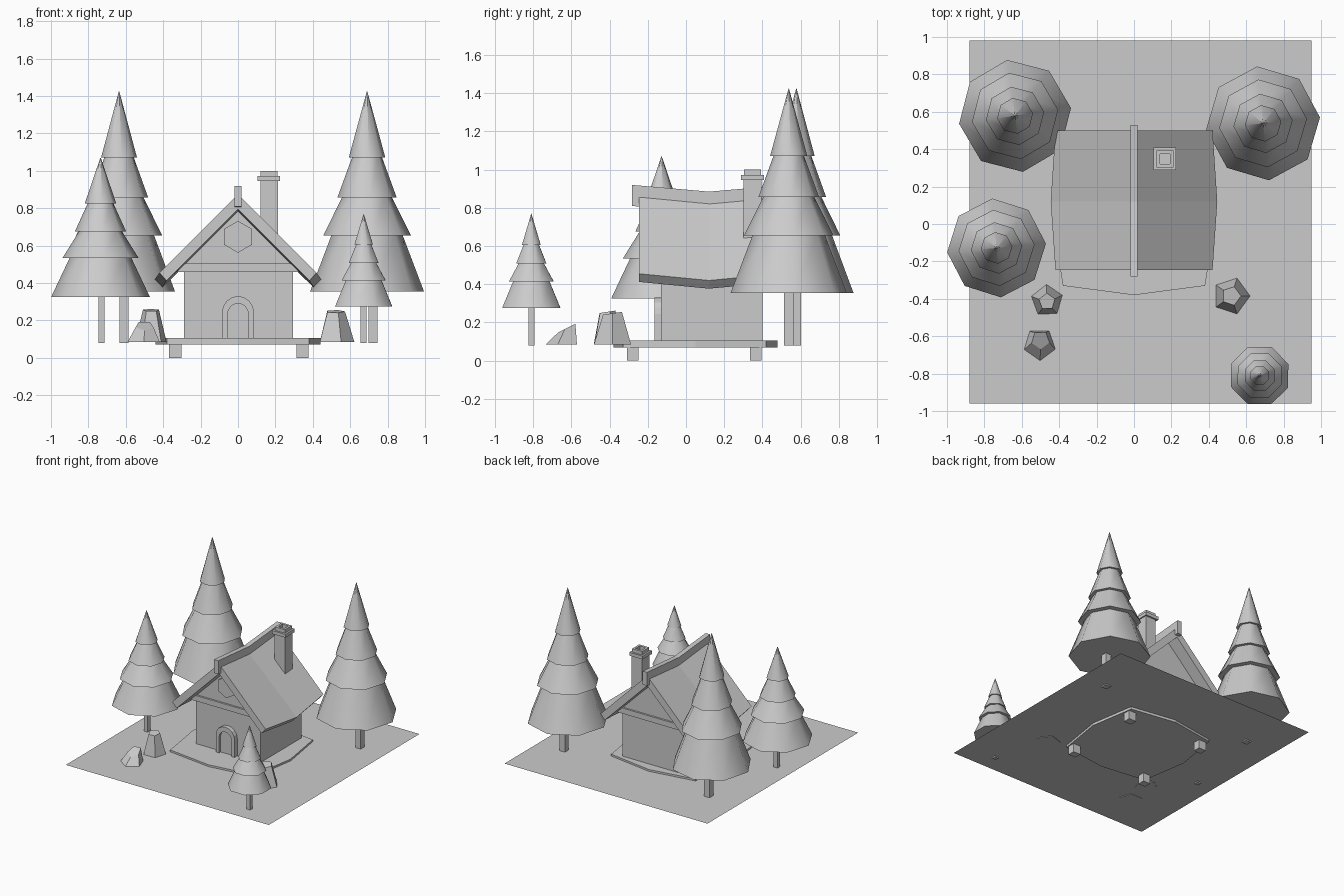
import bpy, bmesh, math

cube = bpy.data.objects.get("Cube")
if cube:
    bpy.data.objects.remove(cube, do_unlink=True)

grey = bpy.data.materials.new("plain_grey")
grey.use_nodes = True
grey.diffuse_color = (0.6, 0.6, 0.6, 1)
grey.node_tree.nodes["Principled BSDF"].inputs["Base Color"].default_value = (0.6, 0.6, 0.6, 1)


def finish(name, bm, smooth=False):
    bmesh.ops.recalc_face_normals(bm, faces=bm.faces)
    mesh = bpy.data.meshes.new(name)
    bm.to_mesh(mesh)
    bm.free()
    mesh.materials.append(grey)
    obj = bpy.data.objects.new(name, mesh)
    bpy.context.collection.objects.link(obj)
    if smooth:
        bpy.ops.object.select_all(action="DESELECT")
        obj.select_set(True)
        bpy.context.view_layer.objects.active = obj
        bpy.ops.object.shade_smooth_by_angle(angle=math.radians(50))
    return obj


def add_loft(bm, rings):
    """Skin matching rings of points and cap both ends."""
    loops = [[bm.verts.new(p) for p in ring] for ring in rings]
    n = len(loops[0])
    for a, b in zip(loops, loops[1:]):
        for i in range(n):
            j = (i + 1) % n
            bm.faces.new((a[i], a[j], b[j], b[i]))
    bm.faces.new(loops[0])
    bm.faces.new(loops[-1])


def loft(name, *rings):
    bm = bmesh.new()
    add_loft(bm, rings)
    return finish(name, bm)


def rect(x0, x1, y0, y1, z):
    return [(x0, y0, z), (x1, y0, z), (x1, y1, z), (x0, y1, z)]


def box(name, x0, x1, y0, y1, z0, z1):
    return loft(name, rect(x0, x1, y0, y1, z0), rect(x0, x1, y0, y1, z1))


def circle(x, y, z, r, sides, turn=0.0):
    angles = [math.radians(turn) + math.tau * i / sides for i in range(sides)]
    return [(x + r * math.cos(a), y + r * math.sin(a), z) for a in angles]


def extrude_y(name, profile, y0, y1):
    return loft(name, *[[(x, y, z) for x, z in profile] for y in (y0, y1)])


# Ground sheet
bm = bmesh.new()
bm.faces.new([bm.verts.new(p) for p in rect(-0.88, 0.95, -0.96, 0.98, 0.09)])
finish("ground_sheet", bm)

# House platform with bowed sides, on four feet
outline = [(-0.38, -0.33), (0, -0.38), (0.38, -0.33), (0.44, 0.05),
           (0.38, 0.42), (0, 0.48), (-0.38, 0.42), (-0.44, 0.05)]
loft("platform", *[[(x, y, z) for x, y in outline] for z in (0.07, 0.105)])
for side, x in (("left", 0.345), ("right", -0.335)):
    for end, y in (("front", -0.28), ("back", 0.365)):
        box(f"{end}_{side}_foot", x - 0.033, x + 0.033, y - 0.03, y + 0.03, 0, 0.075)

# Walls, gable and tie beam
box("walls", -0.288, 0.293, -0.13, 0.40, 0.07, 0.47)
extrude_y("gable", [(-0.34, 0.46), (0.34, 0.46), (0, 0.80)], -0.13, 0.40)
box("tie_beam", -0.325, 0.325, -0.145, 0.415, 0.46, 0.505)

# Sagging roof slopes: the middle station drops and spreads at the eave
stations = ((-0.245, 0), (0.12, 1), (0.50, 0))
slope = [(0, 0.875), (0.42, 0.455), (0.382, 0.412), (0, 0.795)]
for side, s in (("left", 1), ("right", -1)):
    loft(f"{side}_roof_slope", *[
        [(s * x * (1 + 0.06 * sag), y, z - 0.035 * sag) for x, z in slope]
        for y, sag in stations])

# Ridge beam
loft("ridge_beam", *[
    [(x, y, z - 0.035 * sag) for x, z in
     ((-0.02, 0.81), (0.02, 0.81), (0.02, 0.92), (-0.02, 0.92))]
    for y, sag in ((-0.282, 0), (0.12, 1), (0.53, 0))])

# Chimney with a hollow stepped top
loft("chimney",
     rect(0.12, 0.215, 0.30, 0.395, 0.62), rect(0.12, 0.215, 0.30, 0.395, 0.945),
     rect(0.105, 0.225, 0.288, 0.408, 0.945), rect(0.105, 0.225, 0.288, 0.408, 0.972),
     rect(0.12, 0.21, 0.303, 0.393, 0.972), rect(0.12, 0.21, 0.303, 0.393, 1.0),
     rect(0.138, 0.192, 0.321, 0.375, 1.0), rect(0.138, 0.192, 0.321, 0.375, 0.96))


# Arched door and its frame
def arch(r, top):
    spring = top - r
    curve = [(r * math.cos(math.pi * i / 8), spring + r * math.sin(math.pi * i / 8))
             for i in range(9)]
    return [(r, 0.1)] + curve + [(-r, 0.1)]


inner, outer = arch(0.055, 0.29), arch(0.085, 0.33)
extrude_y("door", inner, -0.145, -0.12)
bm = bmesh.new()
add_loft(bm, [[(p[0], y, p[1]) for p, y in
               ((i, -0.165), (o, -0.165), (o, -0.12), (i, -0.12))]
              for i, o in zip(inner, outer)])
finish("door_frame", bm)

# Hexagonal attic window
extrude_y("attic_window", [(x, z + 0.647) for x, z, _ in
                           [(p[0], p[1], 0) for p in circle(0, 0, 0, 0.085, 6, 30)]],
          -0.155, -0.12)


# Conifers: four stacked tapered tiers over a square trunk
# each tier: top and bottom height as a share of the crown, top and bottom radius
tiers = ((0, 0.33, 0.004, 0.32), (0.32, 0.53, 0.25, 0.52),
         (0.52, 0.72, 0.42, 0.77), (0.715, 1, 0.62, 1))


def tree(name, x, y, base, tip, r, turn, trunk, trunk_x):
    bm = bmesh.new()
    h = tip - base
    for t0, t1, r0, r1 in tiers:
        add_loft(bm, [circle(x, y, tip - t1 * h, r1 * r, 8, turn),
                      circle(x, y, tip - t0 * h, r0 * r, 8, turn)])
    finish(name + "_crown", bm, smooth=True)
    box(name + "_trunk", trunk_x - trunk, trunk_x + trunk,
        y - trunk, y + trunk, 0.08, base + 0.1 * h)


tree("back_right_tree", -0.636, 0.578, 0.355, 1.425, 0.302, 8, 0.024, -0.61)
tree("back_left_tree", 0.69, 0.538, 0.355, 1.425, 0.306, 6, 0.024, 0.722)
tree("side_right_tree", -0.735, -0.128, 0.325, 1.07, 0.265, 5, 0.017, -0.73)
tree("front_left_tree", 0.672, -0.81, 0.275, 0.77, 0.165, 22, 0.016, 0.672)


# Five-sided boulders with a tilted top
def rock(name, x, y, r, turn, top, top_r, dx, dy, tilt):
    upper = [(px, py, pz + tilt * (py - y - dy))
             for px, py, pz in circle(x + dx, y + dy, top, top_r, 5, turn)]
    loft(name, circle(x, y, 0.085, r, 5, turn), upper)


rock("left_rock", 0.52, -0.385, 0.102, 0, 0.248, 0.052, 0, 0, 0.15)
rock("right_rock", -0.465, -0.41, 0.088, 20, 0.255, 0.045, 0, -0.005, 0.15)
rock("low_rock", -0.505, -0.645, 0.09, 55, 0.172, 0.05, 0.005, 0.025, 0.5)
